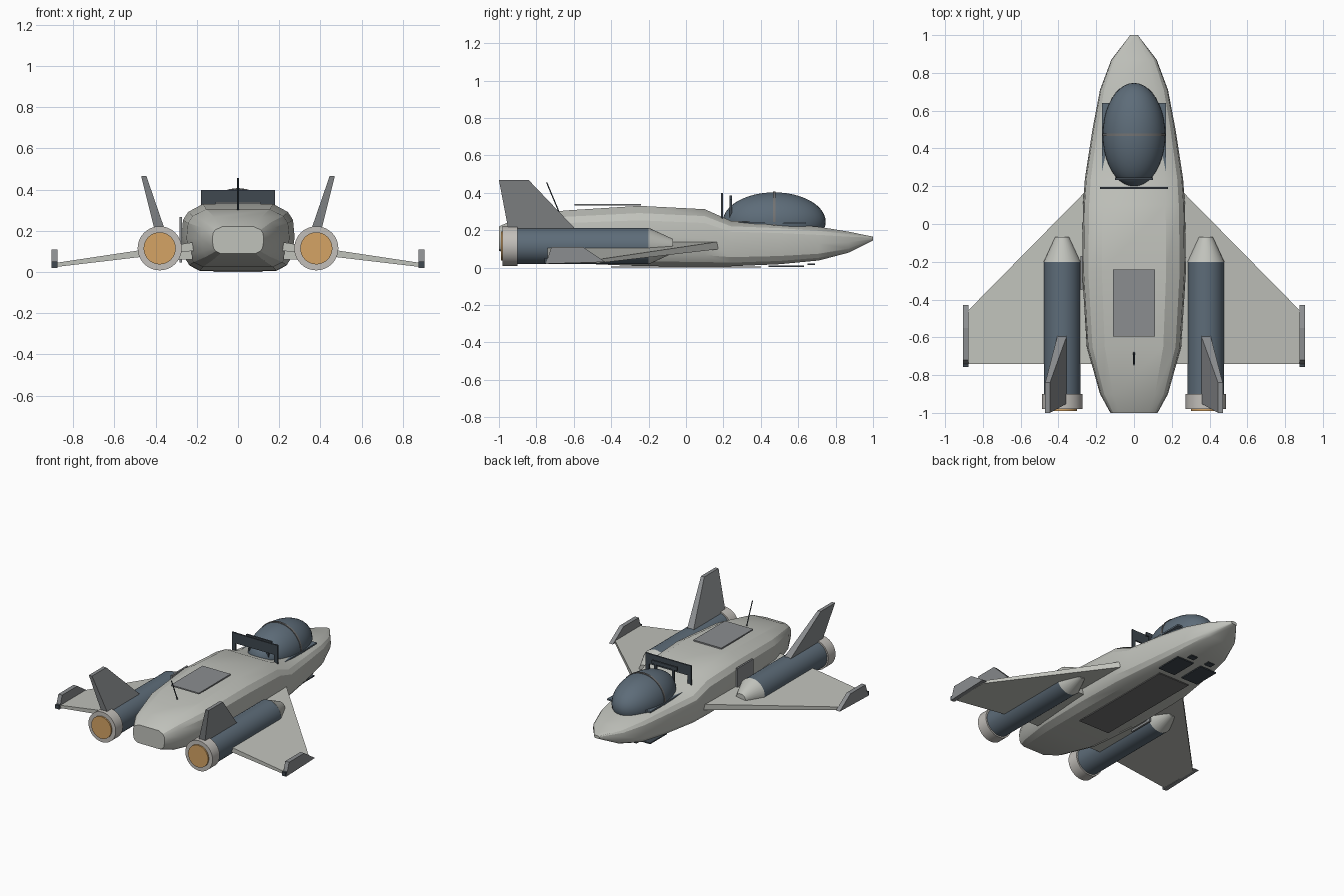
import bpy, bmesh, math
from mathutils import Vector

if "Cube" in bpy.data.objects:
    bpy.data.objects.remove(bpy.data.objects["Cube"])


def material(name, r, g, b):
    m = bpy.data.materials.new(name)
    m.use_nodes = True
    m.diffuse_color = (r, g, b, 1)
    m.node_tree.nodes["Principled BSDF"].inputs["Base Color"].default_value = (r, g, b, 1)
    return m


HULL = material("pale grey", .53, .54, .50)
GREY = material("mid grey", .26, .27, .28)
SLATE = material("slate blue", .11, .15, .19)
DARK = material("dark slate", .05, .065, .08)
RING = material("warm grey", .54, .52, .49)
GLOW = material("amber", .66, .37, .13)
FRAME = material("frame grey", .17, .17, .17)


def finish(name, bm, mat, smooth=None):
    bmesh.ops.recalc_face_normals(bm, faces=bm.faces)
    mesh = bpy.data.meshes.new(name)
    bm.to_mesh(mesh)
    bm.free()
    obj = bpy.data.objects.new(name, mesh)
    bpy.context.collection.objects.link(obj)
    mesh.materials.append(mat)
    if smooth:
        bpy.ops.object.select_all(action='DESELECT')
        obj.select_set(True)
        bpy.context.view_layer.objects.active = obj
        bpy.ops.object.shade_smooth_by_angle(angle=math.radians(smooth))
    return obj


def loft(name, rings, mat, smooth=None):
    """Skin a closed solid through rings with equal point counts."""
    bm = bmesh.new()
    loops = [[bm.verts.new(p) for p in ring] for ring in rings]
    for a, b in zip(loops, loops[1:]):
        for i in range(len(a)):
            j = (i + 1) % len(a)
            bm.faces.new((a[i], a[j], b[j], b[i]))
    bm.faces.new(loops[0])
    bm.faces.new(loops[-1])
    return finish(name, bm, mat, smooth)


def box(name, low, high, mat):
    (x0, y0, z0), (x1, y1, z1) = low, high
    return loft(name, [[(x0, y0, z), (x1, y0, z), (x1, y1, z), (x0, y1, z)] for z in (z0, z1)], mat)


def tube(name, profile, x, z, mat, sides=32):
    """Turned part along y from (y, radius) pairs."""
    turns = [math.tau * i / sides for i in range(sides)]
    return loft(name, [[(x + r * math.cos(t), y, z + r * math.sin(t)) for t in turns]
                       for y, r in profile], mat, 35)


# Fuselage: one chamfered section scaled along the length
stations = [  # y, half width, bottom, top
    (-1, .125, .09, .22), (-.9, .18, .058, .265), (-.65, .25, .025, .305),
    (-.25, .275, .008, .33), (.1, .27, .005, .312), (.24, .26, .007, .25),
    (.5, .22, .018, .237), (.71, .18, .038, .218), (.87, .12, .08, .192), (1, .02, .145, .165)]
half = [(.62, 1), (.88, .88), (.97, .76), (1, .5), (.95, .2), (.86, .08), (.68, 0)]
section = half + [(-u, v) for u, v in reversed(half)]
loft("fuselage", [[(w * u, y, lo + (hi - lo) * v) for u, v in section]
                  for y, w, lo, hi in stations], HULL, 25)

for side, tag in ((1, "left"), (-1, "right")):
    ex, ez = .38 * side, .115

    # Delta wing
    loft(tag + "_wing", [
        [(side * x, front, lo), (side * x, front, hi), (side * x, -.74, hi), (side * x, -.74, lo)]
        for x, front, lo, hi in ((.2, .23, .105, .147), (.88, -.46, .025, .045))], HULL)

    # Wing tip plate and its tail lamp
    outline = [(-.75, .02), (-.72, .11), (-.55, .11), (-.43, .03)]
    loft(tag + "_winglet", [[(side * x, y, z) for y, z in outline] for x in (.875, .905)], GREY)
    box(tag + "_tail_lamp", (side * .89 - .014, -.757, .022), (side * .89 + .014, -.72, .05), DARK)

    # Engine pod
    tube(tag + "_engine", [(-.9, .097), (-.2, .097)], ex, ez, SLATE)
    tube(tag + "_engine_cone", [(-.2, .098), (-.07, .038)], ex, ez, HULL)
    tube(tag + "_nozzle", [(-.98, .107), (-.9, .107)], ex, ez, RING)
    tube(tag + "_exhaust", [(-.99, .078), (-.97, .078)], ex, ez, GLOW)
    box(tag + "_pylon", (side * .27 - .05, -.7, .06), (side * .27 + .05, -.2, .13), HULL)

    # Canted tail fin
    loft(tag + "_fin", [
        [(side * a, back, z), (side * b, back, z), (side * b, front, z), (side * a, front, z)]
        for a, b, back, front, z in ((.355, .405, -.95, -.59, .205), (.445, .47, -1, -.84, .467))], GREY)

    # Belly doors
    box(tag + "_gear_door", (side * .095 - .065, .44, .004), (side * .095 + .065, .63, .012), DARK)
    box(tag + "_sensor_plate", (side * .07 - .025, .65, .015), (side * .07 + .025, .69, .022), DARK)

    # Supports of the rear screen
    box(tag + "_screen_post", (side * .165 - .014, .186, .24), (side * .165 + .014, .197, .398), DARK)

# Canopy with its sill and centre frame
bm = bmesh.new()
bmesh.ops.create_uvsphere(bm, u_segments=40, v_segments=24, radius=1)
for v in bm.verts:
    v.co = Vector((v.co.x * .165, v.co.y * .275 + .472, v.co.z * .157 + .245))
finish("canopy", bm, SLATE, 40)
box("canopy_sill", (-.17, .27, .232), (.17, .64, .243), SLATE)
arc = [math.tau * i / 48 for i in range(48)]
loft("canopy_frame", [[(.168 * math.cos(t), y, .245 + .162 * math.sin(t)) for t in arc]
                      for y in (.465, .479)], FRAME, 35)

# Screen behind the canopy
box("rear_screen", (-.179, .186, .325), (.176, .197, .397), DARK)
box("screen_handle", (-.1, .232, .36), (.1, .245, .385), DARK)
for x in (-.07, .07):
    box("handle_post", (x - .008, .232, .24), (x + .008, .245, .37), DARK)

# Roof hatch, side door and belly strip
box("roof_hatch", (-.11, -.595, .331), (.11, -.24, .34), GREY)
box("side_door", (-.284, -.35, .045), (-.272, -.17, .268), GREY)
box("belly_strip", (-.12, -.4, 0), (.12, .4, .007), FRAME)

# Whip antenna, leaning back
start, end = Vector((0, -.68, .3)), Vector((0, -.745, .455))
loft("antenna", [[p + Vector((.004 * math.cos(t), .004 * math.sin(t), 0)) for t in arc[::8]]
                 for p in (start, end)], DARK)
